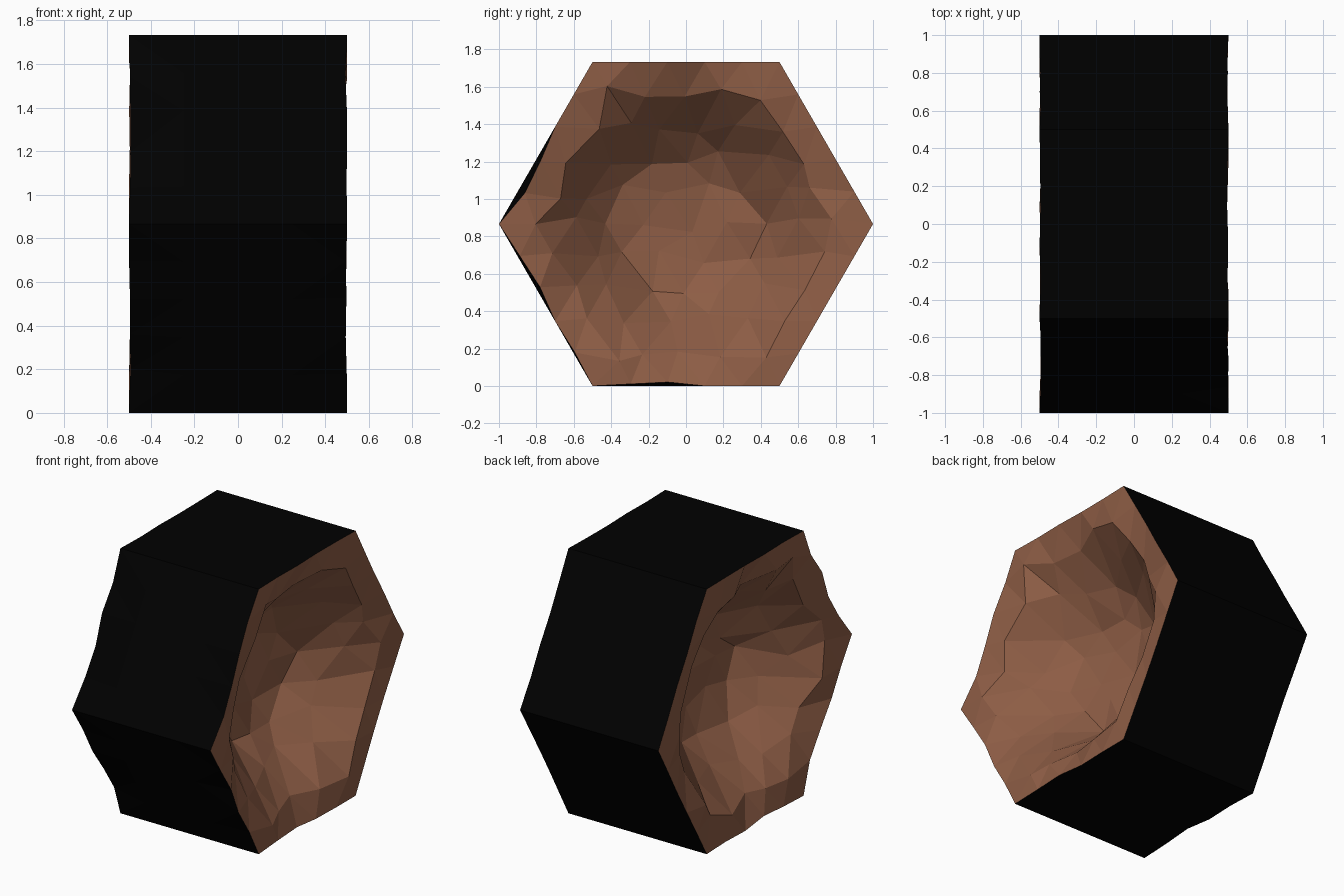
import bpy, bmesh, math, random

cube = bpy.data.objects.get("Cube")
if cube:
    bpy.data.objects.remove(cube)

random.seed(8)
N = 5                      # grid steps along each hexagon edge
HALF = 0.5                 # half thickness of the block
MID = math.sqrt(3) / 2     # height of the centre


def material(name, colour):
    mat = bpy.data.materials.new(name)
    mat.use_nodes = True
    mat.diffuse_color = colour
    bsdf = mat.node_tree.nodes["Principled BSDF"]
    bsdf.inputs["Base Color"].default_value = colour
    bsdf.inputs["Roughness"].default_value = 0.9
    return mat


def bowl_depth(y, z):
    """Soft rim, steep wall, and a rounded floor close to the middle."""
    r = math.hypot(y, z)
    t = min(1, max(0, (0.82 - r) / 0.52))
    return 0.44 * t * t * (3 - 2 * t) + 0.03 * max(0, 1 - r / 0.4)


def rocky_face(bm, side):
    """Triangulated hexagon sunk into a rough bowl; returns its rim in order."""
    grid, rim = {}, []
    for a in range(-N, N + 1):
        for b in range(-N, N + 1):
            if abs(a + b) > N:
                continue
            y, z = (a + b / 2) / N, b * MID / N
            sizes = sorted((abs(a), abs(b), abs(a + b)))
            on_rim, corner = sizes[2] == N, sizes[0] == 0
            depth, flat = 0, (y, z)
            if on_rim and not corner:
                depth = random.uniform(0, 0.008)
                if y < 0.1 and b < N:    # chipped front and underside
                    shrink = 1 - max(0, random.uniform(-0.015, 0.045))
                    y, z = y * shrink, z * shrink
            elif not on_rim:
                y += random.uniform(-0.045, 0.045)
                z += random.uniform(-0.045, 0.045)
                depth = bowl_depth(y, z) + random.uniform(-0.025, 0.025)
                depth = min(0.48, max(0, depth))
            v = bm.verts.new((side * (HALF - depth), y, z + MID))
            grid[a, b] = v
            if on_rim:
                rim.append((math.atan2(flat[1], flat[0]) % math.tau, flat, v))
    for a, b in grid:
        for c, d in (((a + 1, b), (a, b + 1)), ((a, b + 1), (a - 1, b + 1))):
            if c in grid and d in grid:
                bm.faces.new((grid[a, b], grid[c], grid[d]))
    return sorted(rim, key=lambda item: item[0])


# Deep rocky hollows on both ends
bm = bmesh.new()
right_rim = rocky_face(bm, 1)
left_rim = rocky_face(bm, -1)

# Dark outer wall: chipped end rings joined through two straight inner rings
rings = [[item[2] for item in right_rim]]
for x in (HALF / 2, -HALF / 2):
    rings.append([bm.verts.new((x, y, z + MID)) for _, (y, z), _ in right_rim])
rings.append([item[2] for item in left_rim])
wall = []
for first, second in zip(rings, rings[1:]):
    for i in range(len(first)):
        j = (i + 1) % len(first)
        wall.append(bm.faces.new((first[i], first[j], second[j], second[i])))
for face in wall:
    face.material_index = 1

bmesh.ops.triangulate(bm, faces=wall)
bmesh.ops.recalc_face_normals(bm, faces=bm.faces)

mesh = bpy.data.meshes.new("hollowed_hex_block")
bm.to_mesh(mesh)
bm.free()
mesh.materials.append(material("brown rock", (0.27, 0.11, 0.06, 1)))
mesh.materials.append(material("black wall", (0, 0, 0, 1)))
block = bpy.data.objects.new("hollowed_hex_block", mesh)
bpy.context.collection.objects.link(block)
